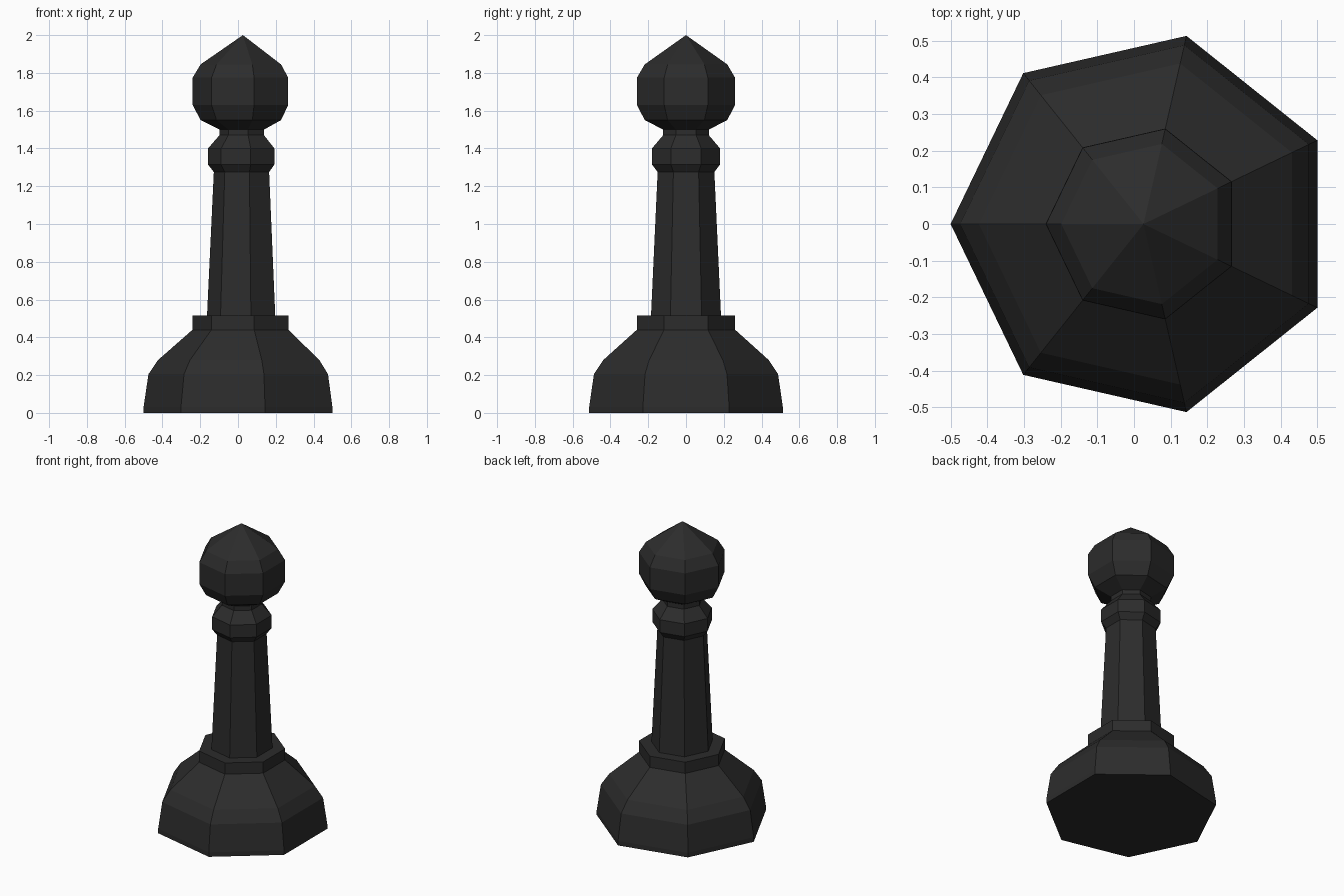
import bpy, bmesh, math

if "Cube" in bpy.data.objects:
    bpy.data.objects.remove(bpy.data.objects["Cube"])

SIDES = 7
CX = 0.026  # axis offset so the seven-sided outline is centred

dark = bpy.data.materials.new("dark")
dark.diffuse_color = (0.025, 0.025, 0.025, 1)
dark.use_nodes = True
dark.node_tree.nodes["Principled BSDF"].inputs["Base Color"].default_value = dark.diffuse_color


def turned(name, profile, cap_bottom=False):
    """Seven-sided turned part from (radius, z) pairs; radius 0 makes a point."""
    bm = bmesh.new()
    rings = []
    for r, z in profile:
        if r == 0:
            rings.append([bm.verts.new((CX, 0, z))] * SIDES)
        else:
            angles = [math.pi + 2 * math.pi * i / SIDES for i in range(SIDES)]
            rings.append([bm.verts.new((CX + r * math.cos(a), r * math.sin(a), z))
                          for a in angles])
    for lo, hi in zip(rings, rings[1:]):
        for i in range(SIDES):
            j = (i + 1) % SIDES
            quad = [lo[i], lo[j], hi[j], hi[i]]
            bm.faces.new(list(dict.fromkeys(quad)))
    if cap_bottom:
        bm.faces.new(rings[0][::-1])
    mesh = bpy.data.meshes.new(name)
    bm.to_mesh(mesh)
    bm.free()
    mesh.materials.append(dark)
    obj = bpy.data.objects.new(name, mesh)
    bpy.context.collection.objects.link(obj)
    return obj


# Wide foot with a stepped ledge, open where the stem continues
turned("base", [(0.526, 0), (0.526, 0.03), (0.50, 0.205), (0.449, 0.28),
                (0.267, 0.44), (0.267, 0.515), (0.19, 0.515)], cap_bottom=True)
# Tapered stem
turned("stem", [(0.19, 0.515), (0.154, 1.275)])
# Collar ring and narrow neck
turned("collar", [(0.154, 1.275), (0.185, 1.315), (0.185, 1.40),
                  (0.124, 1.47), (0.124, 1.50)])
# Faceted ball with pointed top
turned("head", [(0.124, 1.50), (0.224, 1.55), (0.266, 1.63), (0.266, 1.775),
                (0.224, 1.845), (0, 2.0)])
